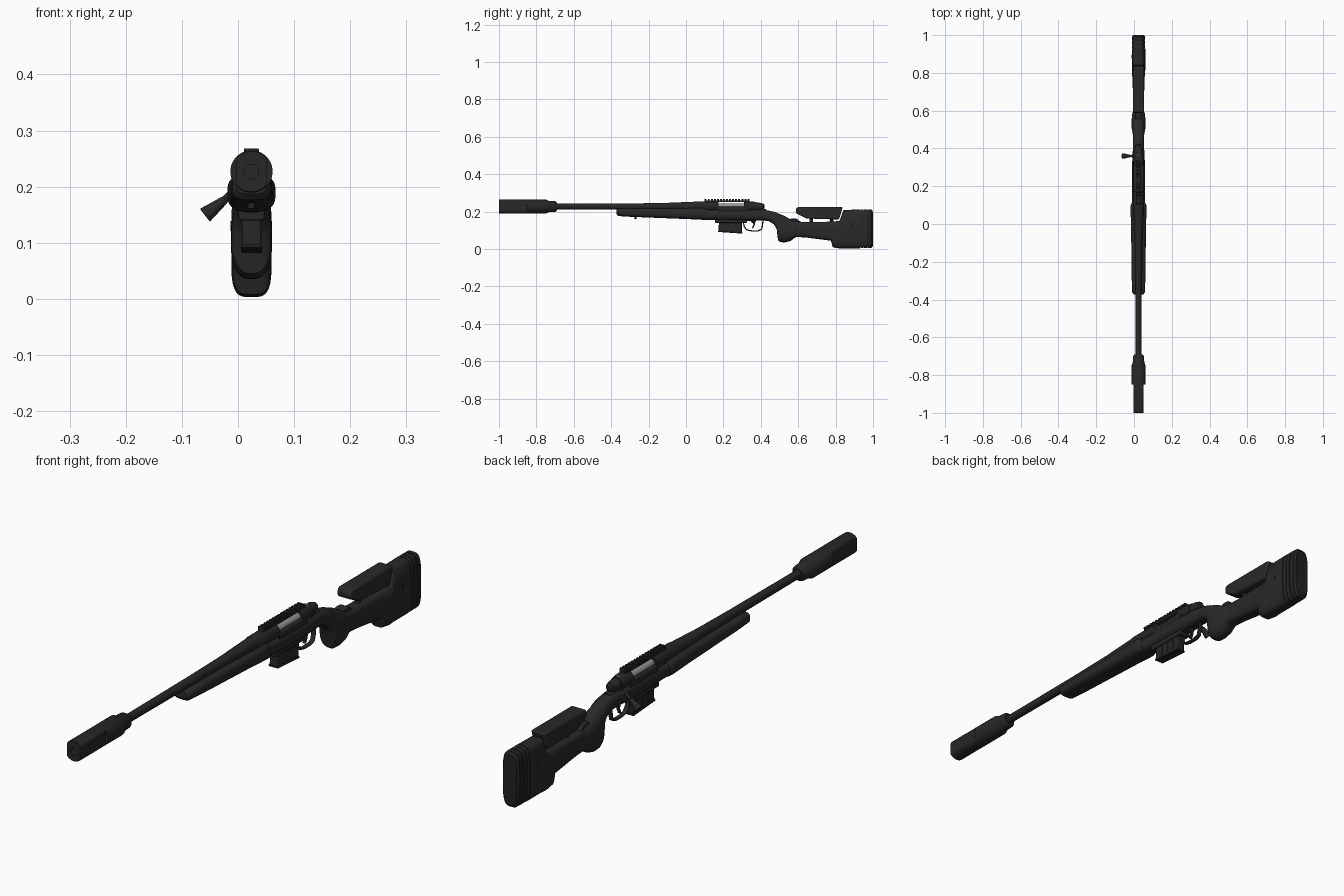
import bpy, bmesh, math
from mathutils import Vector, Matrix

if "Cube" in bpy.data.objects:
    bpy.data.objects.remove(bpy.data.objects["Cube"], do_unlink=True)

CX, BORE = 0.024, 0.227   # centre plane and bore height


def material(name, v):
    m = bpy.data.materials.new(name)
    m.use_nodes = True
    m.diffuse_color = (v, v, v, 1)
    bsdf = m.node_tree.nodes["Principled BSDF"]
    bsdf.inputs["Base Color"].default_value = (v, v, v, 1)
    bsdf.inputs["Roughness"].default_value = 0.6
    return m


STOCK = material("charcoal stock", 0.022)
METAL = material("dark gun metal", 0.02)
RUBBER = material("black rubber", 0.015)
STEEL = material("bright steel", 0.3)


def finish(name, bm, mat, bevel=0.0):
    bmesh.ops.recalc_face_normals(bm, faces=bm.faces)
    mesh = bpy.data.meshes.new(name)
    bm.to_mesh(mesh)
    bm.free()
    mesh.materials.append(mat)
    ob = bpy.data.objects.new(name, mesh)
    bpy.context.collection.objects.link(ob)
    if bevel:
        b = ob.modifiers.new("edge", "BEVEL")
        b.width, b.segments = bevel, 2
    bpy.ops.object.select_all(action="DESELECT")
    ob.select_set(True)
    bpy.context.view_layer.objects.active = ob
    bpy.ops.object.shade_smooth_by_angle(angle=math.radians(35))
    return ob


def loft(name, sections, mat, n=32):
    """Skin superellipse sections (y, z_low, z_high, half_width, power, side_clip)."""
    bm = bmesh.new()
    rings = []
    for y, lo, hi, hw, p, clip in sections:
        ring = []
        for i in range(n):
            a = math.tau * (i + 0.5) / n
            c, s = math.cos(a), math.sin(a)
            x = math.copysign(abs(c) ** (2 / p), c) * hw
            z = math.copysign(abs(s) ** (2 / p), s) * (hi - lo) / 2
            ring.append(bm.verts.new((CX + max(-clip, min(clip, x)), y, (lo + hi) / 2 + z)))
        rings.append(ring)
    for a, b in zip(rings, rings[1:]):
        for i in range(n):
            j = (i + 1) % n
            bm.faces.new((a[i], a[j], b[j], b[i]))
    bm.faces.new(rings[0])
    bm.faces.new(rings[-1])
    return finish(name, bm, mat)


def body(name, rows, mat, p=3):
    return loft(name, [(*r, p, 1) for r in rows], mat)


def turned(name, rows, mat, z=BORE):
    return loft(name, [(y, z - r, z + r, r, 2, clip) for y, r, clip in rows], mat)


def plate(name, outline, hw, mat, bevel=0.0):
    """Extrude a side outline of (y, z) points across the centre plane."""
    bm = bmesh.new()
    face = bm.faces.new([bm.verts.new((CX - hw, y, z)) for y, z in outline])
    new = bmesh.ops.extrude_face_region(bm, geom=[face])["geom"]
    bmesh.ops.translate(bm, vec=(2 * hw, 0, 0), verts=[v for v in new if isinstance(v, bmesh.types.BMVert)])
    return finish(name, bm, mat, bevel)


def block(name, y0, y1, z0, z1, hw, mat, bevel=0.0):
    return plate(name, [(y0, z0), (y1, z0), (y1, z1), (y0, z1)], hw, mat, bevel)


def rod(name, a, b, r1, r2, mat, n=20, bevel=0.0):
    a, b = Vector(a), Vector(b)
    bm = bmesh.new()
    rot = (b - a).to_track_quat("Z", "Y").to_matrix().to_4x4()
    bmesh.ops.create_cone(bm, cap_ends=True, segments=n, radius1=r1, radius2=r2, depth=(b - a).length,
                          matrix=Matrix.Translation((a + b) / 2) @ rot)
    return finish(name, bm, mat, bevel)


# Barrel and muzzle device with flat-sided front and open bore
turned("suppressor", [(-0.96, 0.013, 1), (-1, 0.013, 1), (-1, 0.036, 0.027), (-0.998, 0.0378, 0.027),
                      (-0.85, 0.0378, 0.027), (-0.85, 0.0378, 1), (-0.75, 0.0378, 1), (-0.735, 0.031, 1),
                      (-0.70, 0.029, 1), (-0.69, 0.022, 1)], METAL)
turned("barrel", [(-0.70, 0.015, 1), (-0.3, 0.0165, 1), (-0.12, 0.019, 1), (0.0, 0.024, 1),
                  (0.06, 0.026, 1)], METAL)

# Receiver: front ring, open trough and rear bridge
turned("receiver_ring", [(0.04, 0.026, 1), (0.05, 0.0275, 1), (0.175, 0.0275, 1)], METAL)
body("receiver_trough", [(0.17, 0.185, 0.228, 0.0285), (0.33, 0.185, 0.228, 0.0285)], METAL, 5)
turned("receiver_bridge", [(0.31, 0.0275, 1), (0.35, 0.0275, 1), (0.375, 0.024, 1)], METAL)
turned("bolt_shroud", [(0.37, 0.021, 1), (0.40, 0.02, 1), (0.415, 0.015, 1), (0.42, 0.008, 1)], METAL)
turned("bolt_body", [(0.16, 0.017, 1), (0.33, 0.017, 1)], STEEL)
body("tang", [(0.36, 0.18, 0.222, 0.022), (0.43, 0.18, 0.212, 0.014)], METAL)

# Sight rail bridging the port, with cross slots
block("sight_rail", 0.10, 0.34, 0.250, 0.260, 0.011, METAL)
for i in range(15):
    y = 0.10 + i * 0.0163
    block("rail_tooth", y, y + 0.0105, 0.258, 0.268, 0.0135, METAL, 0.0015)

# Bolt handle
rod("bolt_handle", (CX - 0.01, 0.36, 0.212), (-0.026, 0.36, 0.175), 0.008, 0.006, METAL)
rod("bolt_handle_root", (CX, 0.36, 0.236), (CX, 0.36, 0.252), 0.009, 0.009, STEEL)
rod("bolt_knob", (-0.022, 0.36, 0.178), (-0.059, 0.36, 0.149), 0.007, 0.0145, METAL, bevel=0.002)

# Stock: fore-end, action bed, grip, lower beam and butt
body("fore_end", [(-0.372, 0.187, 0.212, 0.026), (-0.362, 0.176, 0.216, 0.034), (-0.3, 0.172, 0.217, 0.036),
                  (0.0, 0.160, 0.219, 0.040), (0.085, 0.156, 0.222, 0.043), (0.1, 0.155, 0.218, 0.041),
                  (0.112, 0.155, 0.212, 0.036)], STOCK)
body("grip_stock", [(0.1, 0.155, 0.212, 0.035), (0.32, 0.150, 0.212, 0.034), (0.40, 0.152, 0.211, 0.030),
                    (0.44, 0.150, 0.206, 0.029), (0.47, 0.132, 0.199, 0.030), (0.485, 0.105, 0.194, 0.032),
                    (0.492, 0.045, 0.190, 0.034), (0.505, 0.036, 0.186, 0.036), (0.53, 0.035, 0.175, 0.037),
                    (0.56, 0.043, 0.158, 0.036), (0.585, 0.062, 0.150, 0.033), (0.60, 0.066, 0.153, 0.028)],
     STOCK, 2.6)
plate("stock_crest", [(0.54, 0.15), (0.565, 0.163), (0.592, 0.162), (0.615, 0.143), (0.6, 0.12)], 0.018, STOCK, 0.003)
body("butt_stock", [(0.585, 0.065, 0.147, 0.029), (0.65, 0.060, 0.144, 0.029), (0.775, 0.044, 0.146, 0.032),
                    (0.785, 0.008, 0.147, 0.034), (0.82, 0.003, 0.150, 0.036), (0.826, 0.003, 0.165, 0.036),
                    (0.842, 0.003, 0.209, 0.036), (0.93, 0.003, 0.211, 0.036)], STOCK, 3.6)
for i in range(2):
    y = 0.933 + i * 0.019
    body("butt_spacer", [(y, 0.004, 0.211, 0.0355), (y + 0.016, 0.004, 0.211, 0.0355)], STOCK, 3.6)
body("spacer_core", [(0.92, 0.01, 0.206, 0.032), (0.975, 0.01, 0.206, 0.032)], RUBBER, 3.6)
body("recoil_pad", [(0.971, 0.004, 0.211, 0.0355), (0.992, 0.005, 0.210, 0.0350), (1, 0.014, 0.2, 0.028)],
     RUBBER, 3.6)

# Adjustable cheek rest on posts
plate("cheek_rest", [(0.587, 0.215), (0.587, 0.192), (0.645, 0.163), (0.818, 0.157), (0.828, 0.19),
                     (0.838, 0.224), (0.597, 0.224)], 0.029, STOCK, 0.009)
for y in (0.67, 0.78):
    rod("cheek_post", (CX, y, 0.12), (CX, y, 0.18), 0.009, 0.009, METAL)

# Adjustment screws on both sides of the stock
for side in (-1, 1):
    for y, z, x in ((0.72, 0.105, 0.029), (0.885, 0.13, 0.036)):
        rod("stock_screw", (CX + side * (x - 0.006), y, z), (CX + side * (x + 0.001), y, z), 0.010, 0.009, RUBBER)

# Magazine and its well
block("magazine_well", 0.155, 0.325, 0.140, 0.165, 0.023, METAL, 0.003)
plate("magazine", [(0.176, 0.155), (0.174, 0.093), (0.298, 0.084), (0.300, 0.155)], 0.017, METAL, 0.003)
plate("magazine_floor", [(0.172, 0.098), (0.172, 0.091), (0.301, 0.082), (0.301, 0.089)], 0.019, RUBBER, 0.002)
for y in (0.205, 0.237, 0.269):
    block("magazine_rib", y, y + 0.008, 0.098, 0.14, 0.0185, METAL)

# Trigger guard as a swept band, and curved trigger
guard = bpy.data.curves.new("trigger_guard", "CURVE")
guard.dimensions = "2D"
guard.fill_mode = "NONE"
guard.extrude, guard.bevel_depth, guard.bevel_resolution = 0.006, 0.003, 2
path = [(0.305, 0.148), (0.312, 0.118), (0.325, 0.102), (0.35, 0.097), (0.385, 0.097), (0.403, 0.104),
        (0.409, 0.125), (0.412, 0.158)]
spline = guard.splines.new("POLY")
spline.points.add(len(path) - 1)
for pt, (y, z) in zip(spline.points, path):
    pt.co = (y, z, 0, 1)
guard.materials.append(METAL)
guard_ob = bpy.data.objects.new("trigger_guard", guard)
guard_ob.location.x = CX
guard_ob.rotation_euler = (math.pi / 2, 0, math.pi / 2)
bpy.context.collection.objects.link(guard_ob)
plate("trigger", [(0.355, 0.16), (0.36, 0.13), (0.352, 0.112), (0.358, 0.11), (0.368, 0.13), (0.37, 0.16)],
      0.005, METAL)

# Sling stud under the fore-end
rod("sling_stud", (CX, -0.27, 0.176), (CX, -0.27, 0.161), 0.005, 0.007, METAL)
